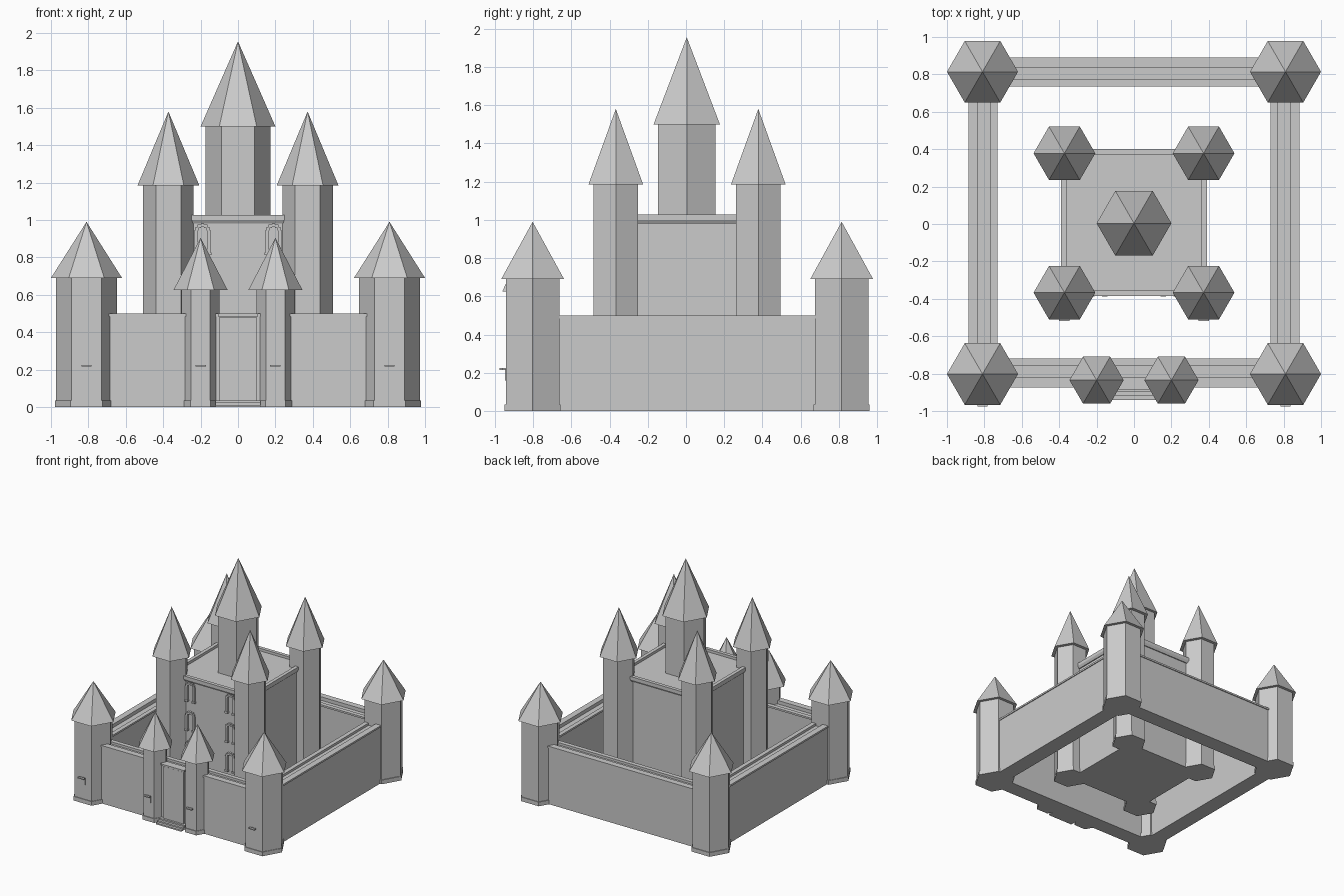
import bpy, bmesh, math

if "Cube" in bpy.data.objects:
    bpy.data.objects.remove(bpy.data.objects["Cube"])

stone = bpy.data.materials.new("grey_stone")
stone.use_nodes = True
GREY = (0.6, 0.6, 0.6, 1)
stone.diffuse_color = GREY
stone.node_tree.nodes["Principled BSDF"].inputs["Base Color"].default_value = GREY


def finish(name, bm):
    bmesh.ops.recalc_face_normals(bm, faces=bm.faces)
    mesh = bpy.data.meshes.new(name)
    bm.to_mesh(mesh)
    bm.free()
    mesh.materials.append(stone)
    ob = bpy.data.objects.new(name, mesh)
    bpy.context.collection.objects.link(ob)
    return ob


def add_box(bm, x, y, z):
    """Box between the (low, high) pairs of each axis."""
    vs = bmesh.ops.create_cube(bm, size=1)["verts"]
    for v in vs:
        v.co = [p[0] if c < 0 else p[1] for c, p in zip(v.co, (x, y, z))]


def box(name, x, y, z):
    bm = bmesh.new()
    add_box(bm, x, y, z)
    return finish(name, bm)


def hexagon(name, cx, cy, rings):
    """Six-sided solid through (radius, height) rings; radius 0 makes a tip."""
    bm = bmesh.new()
    last = None
    for r, z in rings:
        if r == 0:
            tip = bm.verts.new((cx, cy, z))
            for i in range(6):
                bm.faces.new((last[i], last[(i + 1) % 6], tip))
            return finish(name, bm)
        ring = [bm.verts.new((cx + r * math.cos(i * math.pi / 3),
                              cy + r * math.sin(i * math.pi / 3), z))
                for i in range(6)]
        if last is None:
            bm.faces.new(ring)
        else:
            for i in range(6):
                j = (i + 1) % 6
                bm.faces.new((last[i], last[j], ring[j], ring[i]))
        last = ring
    bm.faces.new(last)
    return finish(name, bm)


def rect_ring(name, hx, y0, y1, profile):
    """Sweep a closed (outward offset, height) profile round a rectangle."""
    bm = bmesh.new()
    rings = []
    for sx, sy in ((-1, -1), (1, -1), (1, 1), (-1, 1)):
        y = y0 if sy < 0 else y1
        rings.append([bm.verts.new((sx * (hx + d), y + sy * d, z)) for d, z in profile])
    n = len(profile)
    for a in range(4):
        p, q = rings[a], rings[(a + 1) % 4]
        for i in range(n):
            j = (i + 1) % n
            bm.faces.new((p[i], p[j], q[j], q[i]))
    return finish(name, bm)


def tower(name, x, y, r, roof_r, eave, tip, bottom=0.0):
    rings = [(r, bottom), (r, eave)]
    if bottom == 0:
        rings = [(r + .007, 0), (r + .007, .035), (r, .035), (r, eave)]
    hexagon(name + "_shaft", x, y, rings)
    hexagon(name + "_roof", x, y, [(roof_r, eave), (0, tip)])


def slit_window(name, x, y, r):
    """Narrow window on a tower's front face with a lintel standing off it."""
    face = y - r * math.cos(math.pi / 6)
    bm = bmesh.new()
    add_box(bm, (x - .021, x + .021), (face - .004, face + .004), (.16, .22))
    add_box(bm, (x - .028, x + .028), (face - .034, face - .014), (.216, .225))
    finish(name, bm)


def arch_window(name, x, y, top):
    """Arched surround made of small blocks above two jambs."""
    bm = bmesh.new()
    r, b = .034, .009
    cz = top - r - b
    for i in range(7):
        a = math.pi * i / 6
        px, pz = x + r * math.cos(a), cz + r * math.sin(a)
        add_box(bm, (px - b, px + b), (y - .018, y + .005), (pz - b, pz + b))
    for s in (-1, 1):
        px = x + s * r
        add_box(bm, (px - b, px + b), (y - .018, y + .005), (cz - .11, cz))
        add_box(bm, (px - .014, px + .014), (y - .022, y + .005), (cz - .125, cz - .11))
    finish(name, bm)


# Curtain wall with lips and a sunken walkway
rect_ring("curtain_wall", .808, -.797, .813,
          [(-.068, 0), (.07, 0), (.07, .485), (.077, .485), (.077, .5), (.025, .5),
           (.025, .47), (-.04, .47), (-.04, .49), (-.077, .49), (-.077, .475), (-.068, .475)])

# Corner, keep and gate towers
for side, sx in (("left", 1), ("right", -1)):
    for end, cy, ky in (("front", -.802, -.367), ("back", .814, .378)):
        tower(f"{end}_{side}_corner_tower", sx * .81, cy, .162, .19, .69, .99)
        tower(f"{end}_{side}_keep_tower", sx * .372, ky, .135, .165, 1.185, 1.58)
    tower(f"{side}_gate_tower", sx * .2, -.835, .101, .145, .625, .905)
    slit_window(f"{side}_corner_window", sx * .81, -.802, .162)
    slit_window(f"{side}_keep_tower_window", sx * .372, -.367, .135)
    slit_window(f"{side}_gate_window", sx * .2, -.835, .101)
    for level in range(3):
        arch_window(f"{side}_keep_arch_{level + 1}", sx * .19, -.365, .98 - level * .25)

# Keep with cornice and central spire
box("keep_body", (-.37, .37), (-.365, .38), (0, 1.005))
rect_ring("keep_cornice", .37, -.365, .38,
          [(-.01, .98), (.008, .98), (.02, 1.0), (.02, 1.027), (-.01, 1.027)])
tower("central_spire", 0, .004, .174, .2, 1.5, 1.955, bottom=1.0)

# Gate panel, lintel and steps
box("gate_door", (-.098, .098), (-.878, -.86), (.03, .48))
box("gate_lintel", (-.108, .108), (-.886, -.86), (.485, .5))
for i, depth in enumerate((.94, .917, .895)):
    box(f"gate_step_{i + 1}", (-.12, .12), (-depth, -.86), (0, .012 * (i + 1)))
